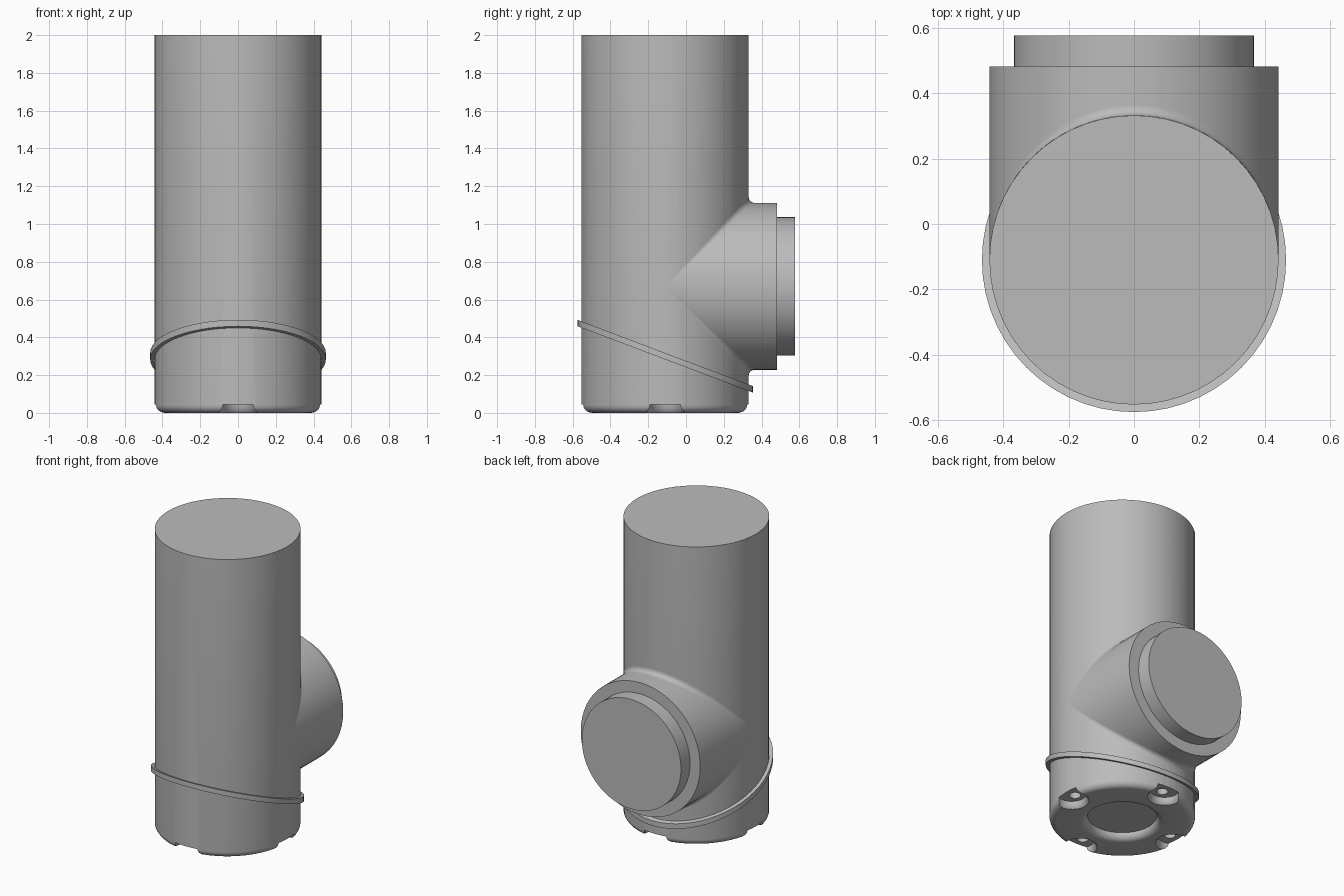
import bpy, bmesh
from math import sin, cos, pi, radians
from mathutils import Matrix, Vector

SIDES = 56
R = 0.442          # main pipe and branch radius
AXIS_Y = -0.11     # pipe axis
BRANCH_Z = 0.67    # branch axis height
RECESS = 0.045     # depth of the base recesses

if "Cube" in bpy.data.objects:
    bpy.data.objects.remove(bpy.data.objects["Cube"])

grey = bpy.data.materials.new("plain grey")
grey.use_nodes = True
colour = (0.5, 0.5, 0.5, 1)
grey.diffuse_color = colour
grey.node_tree.nodes["Principled BSDF"].inputs["Base Color"].default_value = colour


def finish(name, bm, smooth=True):
    """Turn a bmesh into a named grey object."""
    bmesh.ops.remove_doubles(bm, verts=bm.verts, dist=1e-5)
    bmesh.ops.recalc_face_normals(bm, faces=bm.faces)
    mesh = bpy.data.meshes.new(name)
    bm.to_mesh(mesh)
    bm.free()
    mesh.materials.append(grey)
    obj = bpy.data.objects.new(name, mesh)
    bpy.context.collection.objects.link(obj)
    if smooth:
        smooth_edges(obj)
    return obj


def smooth_edges(obj):
    bpy.ops.object.select_all(action="DESELECT")
    obj.select_set(True)
    bpy.context.view_layer.objects.active = obj
    bpy.ops.object.shade_smooth_by_angle(angle=radians(35))


def lathe(profile, matrix=Matrix(), sides=SIDES, closed=False):
    """Spin (radius, height) points about z, then place the result."""
    bm = bmesh.new()
    verts = [bm.verts.new((r, 0, z)) for r, z in profile]
    pairs = list(zip(verts, verts[1:] + verts[:1]))
    edges = [bm.edges.new(p) for p in (pairs if closed else pairs[:-1])]
    bmesh.ops.spin(bm, geom=verts + edges, cent=(0, 0, 0), axis=(0, 0, 1),
                   angle=2 * pi, steps=sides, use_merge=True)
    bm.transform(matrix)
    return bm


def arc(cr, cz, radius, start, end, steps=6):
    angles = [radians(start + (end - start) * i / steps) for i in range(steps + 1)]
    return [(cr + radius * cos(a), cz + radius * sin(a)) for a in angles]


pipe_place = Matrix.Translation((0, AXIS_Y, 0))
branch_place = Matrix.Translation((0, AXIS_Y, BRANCH_Z)) @ Matrix.Rotation(-pi / 2, 4, "X")

# Main pipe with a rounded base and a round recess underneath
profile = ([(0, RECESS), (0.21, RECESS)]
           + arc(0.255, RECESS, RECESS, 180, 270)
           + arc(R - 0.042, 0.042, 0.042, 270, 360)
           + [(R, 2), (0, 2)])
pipe = finish("main_pipe", lathe(profile, pipe_place), smooth=False)

# Four flared notches in the base rim, each with a screw hole
notch = [(0, RECESS), (0.088, RECESS), (0.091, 0.02), (0.1, 0.006), (0.115, -0.01), (0, -0.01)]
hole = [(0, 0.16), (0.035, 0.16), (0.035, 0.02), (0, 0.02)]
for shape, reach, label in ((notch, 0.4, "notch"), (hole, 0.375, "screw_hole")):
    for k in range(4):
        place = pipe_place @ Matrix.Rotation(k * pi / 2, 4, "Z") @ Matrix.Translation((reach, 0, 0))
        cutter = finish(label + "_cutter", lathe(shape, place, 24), smooth=False)
        cutter.hide_render = True
        cut = pipe.modifiers.new(label, "BOOLEAN")
        cut.operation = "DIFFERENCE"
        cut.solver = "EXACT"
        cut.object = cutter
        bpy.context.view_layer.objects.active = pipe
        bpy.ops.object.modifier_apply(modifier=cut.name)
        bpy.data.objects.remove(cutter)
smooth_edges(pipe)

# Side branch and its narrower plug
branch_end, plug_end = 0.481 - AXIS_Y, 0.577 - AXIS_Y
finish("side_branch", lathe([(R, 0), (R, branch_end), (0, branch_end)], branch_place))
finish("branch_plug", lathe([(0.367, branch_end - 0.02), (0.367, plug_end), (0, plug_end)],
                            branch_place))

# Rounded blend along the upper and lower seams of the branch
BLEND = 0.03
for side, label in ((1, "upper"), (-1, "lower")):
    bm = bmesh.new()
    rows = []
    for i in range(SIDES + 1):
        a = pi * (0.02 + 0.96 * i / SIDES)
        c, s = cos(a), sin(a)
        centre = Vector(((R + BLEND) * c, AXIS_Y + (R + BLEND) * s,
                         BRANCH_Z + side * (R + BLEND) * s))
        to_pipe, to_branch = Vector((-c, -s, 0)), Vector((-c, 0, -side * s))
        rows.append([bm.verts.new(centre + BLEND * to_pipe.lerp(to_branch, t / 6).normalized())
                     for t in range(7)])
    for a, b in zip(rows, rows[1:]):
        for t in range(6):
            bm.faces.new((a[t], b[t], b[t + 1], a[t + 1]))
    blend = finish(label + "_branch_blend", bm)
    # Face the blend outward
    middle = blend.data.polygons[len(blend.data.polygons) // 2]
    if middle.normal.y < 0:
        blend.data.flip_normals()

# Slanted collar, higher at the front
slant = Matrix()
slant[2][1] = -0.378
collar = [(R - 0.02, -0.017), (0.465, -0.017), (0.465, 0.017), (R - 0.02, 0.017)]
finish("slanted_collar", lathe(collar, Matrix.Translation((0, AXIS_Y, 0.3)) @ slant, closed=True))
